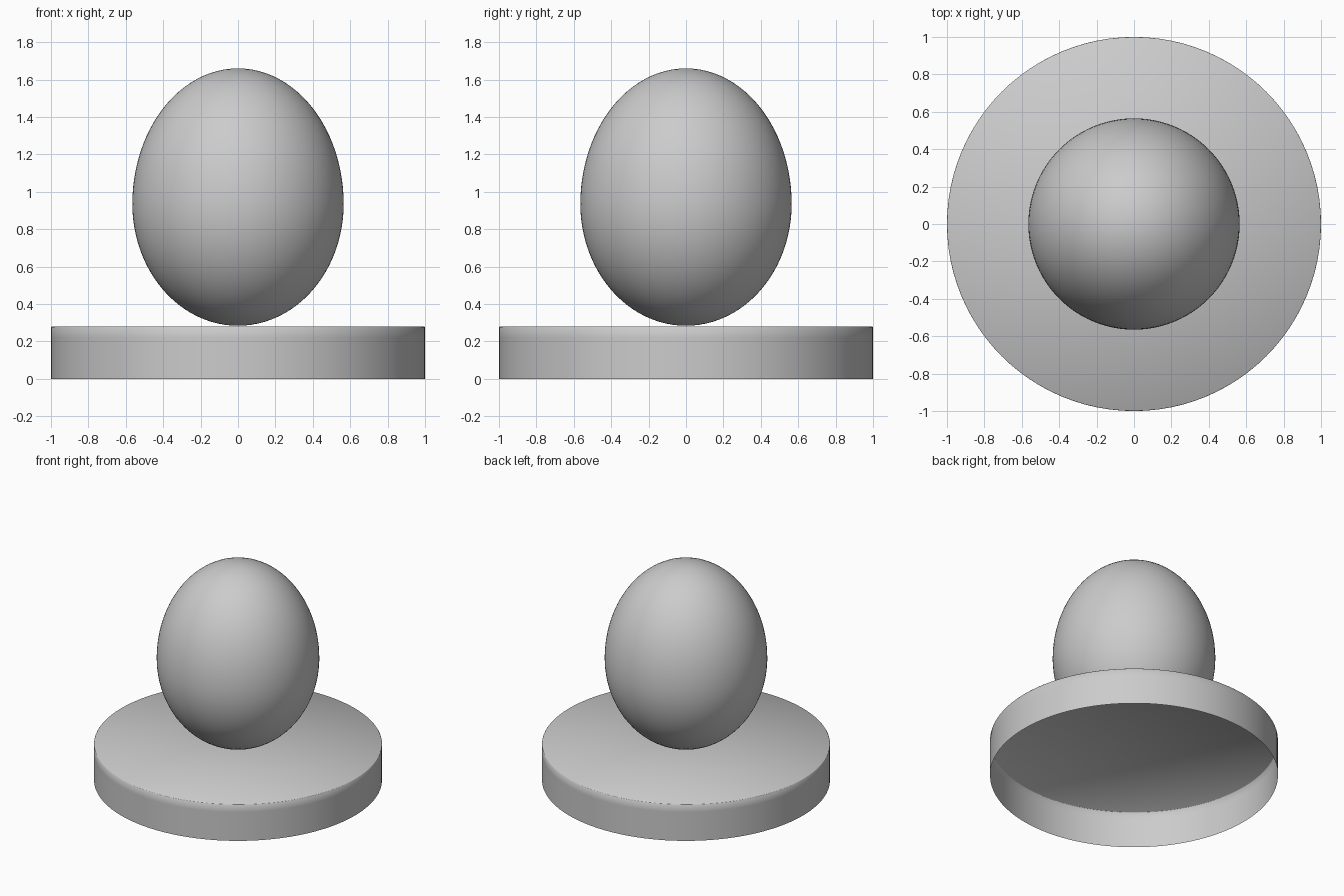
import bpy, math

if "Cube" in bpy.data.objects:
    bpy.data.objects.remove(bpy.data.objects["Cube"])


def lathe(name, profile, segments):
    """Revolve (radius, z) points about z; radius 0 makes a pole."""
    verts, faces, rings = [], [], []
    for r, z in profile:
        start = len(verts)
        count = 1 if r < 1e-6 else segments
        for i in range(count):
            a = 2 * math.pi * i / segments
            verts.append((r * math.cos(a), r * math.sin(a), z))
        rings.append((start, count))
    for (a, na), (b, nb) in zip(rings, rings[1:]):
        for i in range(segments):
            j = (i + 1) % segments
            f = [a + i % na, a + j % na, b + j % nb, b + i % nb]
            faces.append(list(dict.fromkeys(f)))
    mesh = bpy.data.meshes.new(name)
    mesh.from_pydata(verts, [], faces)
    mesh.shade_smooth()
    obj = bpy.data.objects.new(name, mesh)
    bpy.context.collection.objects.link(obj)
    return obj


# Round base: a shell open underneath, with a softly shaded top rim
lathe("base", [(1, 0), (1, 0.22), (1, 0.277), (0.997, 0.28), (0, 0.28)], 96)

# Egg: two half ellipses meeting at the widest point, blunter at the bottom
radius, middle, bottom, top = 0.565, 0.935, 0.284, 1.66
steps = 48
egg = []
for k in range(steps + 1):
    t = -math.pi / 2 + math.pi * k / steps
    half = top - middle if t > 0 else middle - bottom
    egg.append((radius * math.cos(t), middle + half * math.sin(t)))
lathe("egg", egg, 96)
